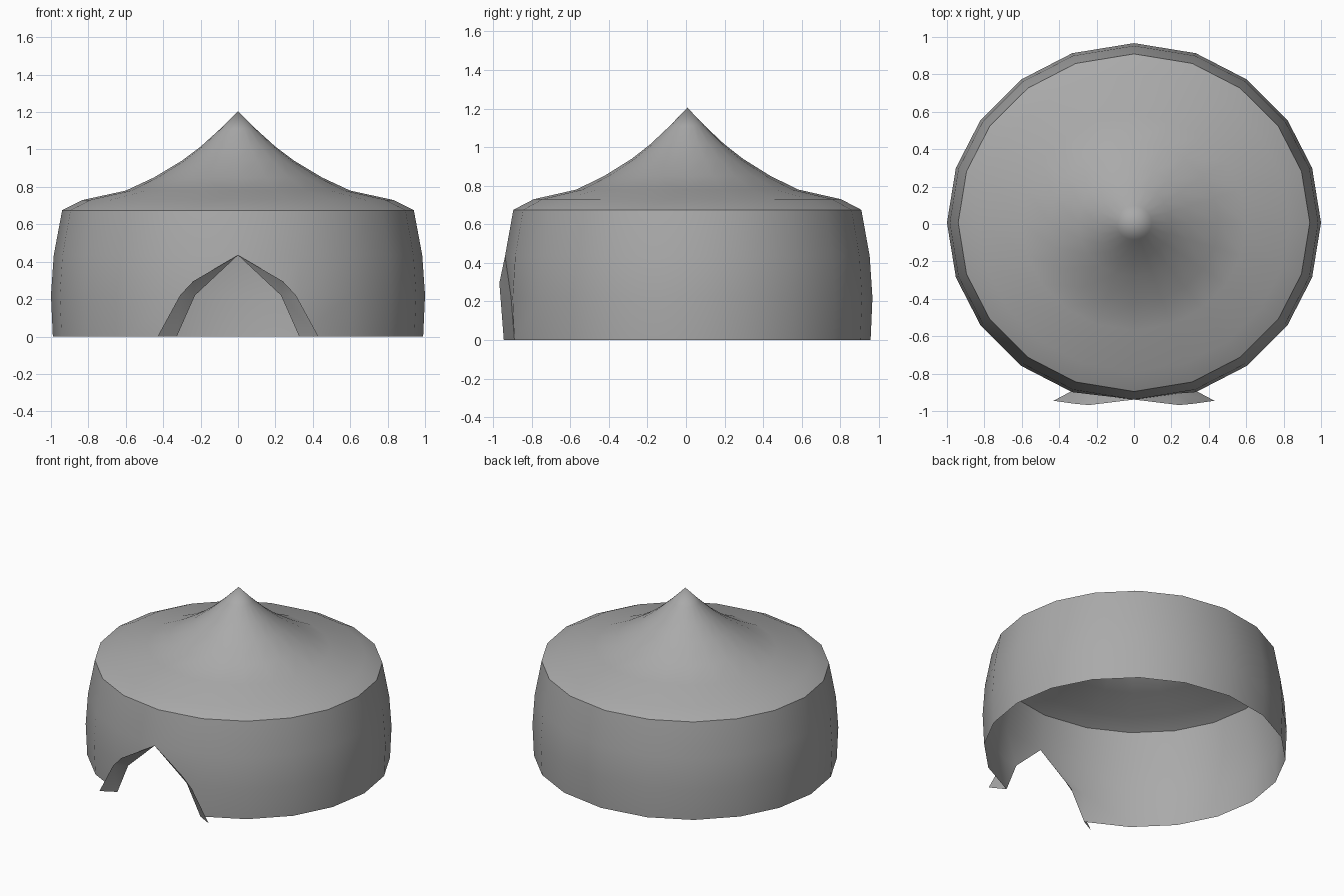
import bpy, bmesh, math

cube = bpy.data.objects.get("Cube")
if cube:
    bpy.data.objects.remove(cube)

SIDES = 20
DEPTH = 0.96      # plan is slightly shallower than wide
SHIFT = 0.007

# One plain canvas colour
canvas = bpy.data.materials.new("grey canvas")
canvas.use_nodes = True
colour = (0.4, 0.4, 0.4, 1)
canvas.diffuse_color = colour
canvas.node_tree.nodes["Principled BSDF"].inputs["Base Color"].default_value = colour


def spot(k, r, z):
    """Point on column k (0 is front centre) of the oval plan."""
    a = math.tau * k / SIDES
    a += math.radians(1.3) * math.sin(2 * a) ** 3 if k % 10 not in (1, 9) else \
        math.radians(1.3) * math.copysign(1, math.sin(2 * a))
    return (r * math.sin(a), SHIFT - DEPTH * r * math.cos(a), z)


def finish(name, bm):
    bmesh.ops.remove_doubles(bm, verts=bm.verts, dist=0.0005)
    mesh = bpy.data.meshes.new(name)
    bm.to_mesh(mesh)
    bm.free()
    mesh.materials.append(canvas)
    obj = bpy.data.objects.new(name, mesh)
    bpy.context.collection.objects.link(obj)
    bpy.ops.object.select_all(action='DESELECT')
    obj.select_set(True)
    bpy.context.view_layer.objects.active = obj
    bpy.ops.object.shade_smooth_by_angle(angle=math.radians(35))
    return obj


def add_face(bm, points):
    bm.faces.new([bm.verts.new(p) for p in points])


# Doorway edge on the +x side, from peak to ground
peak = (0, SHIFT - DEPTH * 0.985, 0.435)
jamb = (0.23, -0.907, 0.22)
foot = spot(1, 0.99, 0)

# Bulging wall, with the two front panels cut away for the doorway
wall_profile = [(0.99, 0), (1.0, 0.22), (0.985, 0.435), (0.94, 0.675)]
bm = bmesh.new()
for k in range(SIDES):
    for row, (low, high) in enumerate(zip(wall_profile, wall_profile[1:])):
        quad = [spot(k, *low), spot(k + 1, *low), spot(k + 1, *high), spot(k, *high)]
        if k == 0 and row == 0:
            quad = [foot, quad[2], jamb]
        elif k == 0 and row == 1:
            quad[0] = jamb
        elif k == SIDES - 1 and row < 2:
            m = (-jamb[0], jamb[1], jamb[2])
            quad = [quad[0], m, quad[3]] if row == 0 else [quad[0], m, quad[2], quad[3]]
        add_face(bm, quad)
finish("tent_wall", bm)

# Swept roof rising to a point
roof_profile = [(0.94, 0.675), (0.83, 0.73), (0.6, 0.78), (0.45, 0.85),
                (0.3, 0.94), (0.2, 1.015), (0.095, 1.11), (0, 1.205)]
bm = bmesh.new()
for k in range(SIDES):
    for low, high in zip(roof_profile, roof_profile[1:]):
        quad = [spot(k, *low), spot(k + 1, *low), spot(k + 1, *high), spot(k, *high)]
        add_face(bm, quad if high[0] else quad[:3])
finish("tent_roof", bm)

# Door flaps folded outward from the doorway edge
bend_high, bend_low, hem = (0.24, -0.968, 0.295), (0.31, -0.962, 0.22), (0.43, -0.945, 0)
for name, sign in (("left_door_flap", 1), ("right_door_flap", -1)):
    bm = bmesh.new()
    for points in ([peak, jamb, bend_high], [jamb, bend_low, bend_high],
                   [jamb, foot, hem, bend_low]):
        add_face(bm, [(sign * x, y, z) for x, y, z in points][::sign])
    finish(name, bm)
